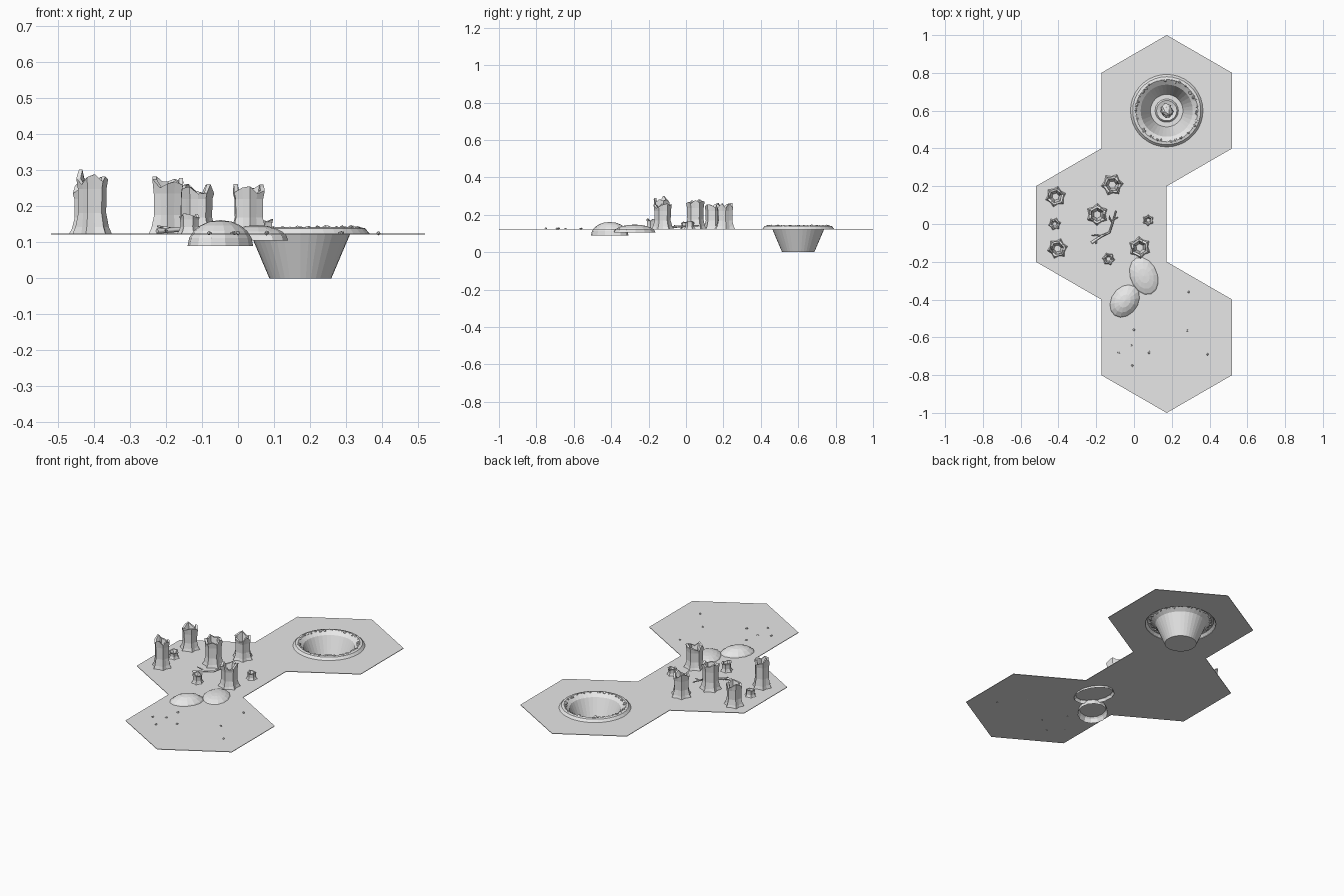
import bpy, bmesh, math, random
from mathutils import Vector, Matrix

if "Cube" in bpy.data.objects:
    bpy.data.objects.remove(bpy.data.objects["Cube"])

random.seed(4)
G = 0.125                       # ground height
TAU = math.tau
clay = bpy.data.materials.new("light_grey")
clay.diffuse_color = (0.8, 0.8, 0.8, 1)
clay.use_nodes = True
clay.node_tree.nodes["Principled BSDF"].inputs["Base Color"].default_value = clay.diffuse_color


def finish(bm, name, recalc=True):
    if recalc:
        bmesh.ops.recalc_face_normals(bm, faces=bm.faces)
    me = bpy.data.meshes.new(name)
    bm.to_mesh(me)
    bm.free()
    me.materials.append(clay)
    ob = bpy.data.objects.new(name, me)
    bpy.context.collection.objects.link(ob)
    return ob


def bridge(bm, rings):
    """Quads between successive closed rings of vertices."""
    for a, b in zip(rings, rings[1:]):
        n = len(a)
        for i in range(n):
            bm.faces.new((a[i], a[(i + 1) % n], b[(i + 1) % n], b[i]))


def circle(bm, c, r, z, n, turn=0):
    return [bm.verts.new((c[0] + r * math.cos(TAU * i / n + turn),
                          c[1] + r * math.sin(TAU * i / n + turn), z)) for i in range(n)]


def rock(bm, p, size):
    """Irregular low-poly stone."""
    m = Matrix.Translation(p) @ Matrix.Rotation(random.uniform(0, 6), 4, 'Z') \
        @ Matrix.Diagonal((size, size * random.uniform(.7, 1), size * .75, 1))
    vs = bmesh.ops.create_icosphere(bm, subdivisions=1, radius=1, matrix=m)['verts']
    for v in vs:
        v.co += Vector([random.uniform(-.2, .2) * size for _ in range(3)])


# Hexagonal ground tiles
HX, HR = 0.1732 * 1.0, 0.4
T = 0.003


def tile(name, c, hole=None):
    bm = bmesh.new()
    n = 36 if hole else 6

    def outer(z):
        vs = []
        for i in range(n):
            a = TAU * i / n + (0 if hole else TAU / 12)
            off = (a + TAU / 12) % (TAU / 6) - TAU / 12
            r = HR * math.cos(TAU / 12) / math.cos(off)
            vs.append(bm.verts.new((c[0] + r * math.cos(a), c[1] + r * math.sin(a), z)))
        return vs
    top, low = outer(G), outer(G - T)
    if hole:
        inner, inner_low = circle(bm, c, hole, G, n), circle(bm, c, hole, G - T, n)
        bridge(bm, [inner, top, low, inner_low, inner])
    else:
        bridge(bm, [top, low])
        bm.faces.new(top)
        bm.faces.new(low)
    finish(bm, name)


CR = (HX, 0.6)
tile("crater_tile", CR, 0.192)
tile("stump_tile", (-HX, 0))
tile("mound_tile", (HX, -0.6))

# Crater bowl with raised rim
bm = bmesh.new()
rings = [circle(bm, CR, r, z, 36) for r, z in
         ((.192, G), (.18, .139), (.165, .142), (.138, .122), (.086, .0))]
bridge(bm, rings)
bm.faces.new(rings[-1])
finish(bm, "crater_bowl", False)

# Stones around the rim
bm = bmesh.new()
for i in range(40):
    a = TAU * i / 40 + random.uniform(-.06, .06)
    r = random.uniform(.155, .168)
    rock(bm, Vector((CR[0] + r * math.cos(a), CR[1] + r * math.sin(a), .139)),
         random.uniform(.006, .011))
finish(bm, "rim_stones")

# Rubble collar and tilted meteorite on the crater floor
bm = bmesh.new()
rings = [circle(bm, CR, r, z, 18) for r, z in ((.062, .001), (.054, .012), (.036, .006))]
bridge(bm, rings)
bm.faces.new(rings[-1])
finish(bm, "floor_collar")
bm = bmesh.new()
m = Matrix.Translation((CR[0], CR[1], .034)) @ Matrix.Rotation(.45, 4, 'X') \
    @ Matrix.Rotation(.35, 4, 'Y') @ Matrix.Diagonal((.034, .034, .042, 1))
for v in bmesh.ops.create_icosphere(bm, subdivisions=2, radius=1, matrix=m)['verts']:
    v.co += Vector([random.uniform(-.006, .006) for _ in range(3)])
    v.co.z = max(v.co.z, .002)
finish(bm, "meteorite")


# Hollow broken tree stumps
def stump(name, x, y, r, top, turn):
    h = top - G
    bm = bmesh.new()

    def ring(rad, z, ridge, jag=None):
        vs = circle(bm, (x, y), rad, z, 12, turn)
        for i, v in enumerate(vs):
            k = 1 if i % 2 == 0 else ridge
            v.co.x, v.co.y = x + (v.co.x - x) * k, y + (v.co.y - y) * k
            if jag:
                v.co.z -= jag[i]
        return vs
    jag = [random.uniform(0, .24) * h for _ in range(12)]
    jag[random.randrange(12)] = 0
    rings = [ring(r, G, .74), ring(r * .86, G + h * .1, .78), ring(r * .72, G + h * .32, .84),
             ring(r * .74, G + h * .7, .86), ring(r * .82, top, .86, jag),
             ring(r * .6, top, .86, jag), ring(r * .34, G + h * .45, .86)]
    bridge(bm, rings)
    bm.faces.new(rings[-1])
    finish(bm, name)


for i, s in enumerate(((-.415, .145, .056, .262, .3), (-.115, .208, .06, .262, .1),
                       (-.195, .05, .06, .283, .5), (-.405, -.13, .055, .302, .2),
                       (.03, -.125, .06, .262, .6))):
    stump(f"tall_stump_{i + 1}", *s)
for i, s in enumerate(((-.42, 0, .034, .165, .2), (.075, .02, .031, .166, .5),
                       (-.135, -.185, .035, .18, .9))):
    stump(f"short_stump_{i + 1}", *s)


# Open-bottomed oval mounds sunk through the ground
def mound(name, x, y, a, b, z0, z1, turn):
    bm = bmesh.new()
    rings = [circle(bm, (0, 0), math.cos(t), math.sin(t), 14)
             for t in (0, .32, .62, .92, 1.22)]
    bridge(bm, rings)
    tip = bm.verts.new((0, 0, 1))
    last = rings[-1]
    for i in range(14):
        bm.faces.new((last[i], last[(i + 1) % 14], tip))
    bm.transform(Matrix.Translation((x, y, z0)) @ Matrix.Rotation(turn, 4, 'Z')
                 @ Matrix.Diagonal((a, b, z1 - z0, 1)))
    finish(bm, name, False)


mound("front_mound", -.049, -.408, .108, .082, .09, .162, math.radians(55))
mound("rear_mound", .052, -.275, .118, .082, .105, .148, math.radians(112))


# Fallen branch with twigs
def limb(name, pts, radius):
    cu = bpy.data.curves.new(name, 'CURVE')
    cu.dimensions = '3D'
    cu.bevel_depth = radius
    cu.bevel_resolution = 0
    cu.use_fill_caps = True
    sp = cu.splines.new('POLY')
    sp.points.add(len(pts) - 1)
    for i, (q, p) in enumerate(zip(sp.points, pts)):
        q.co = (*p, 1)
        q.radius = 1 - .5 * i / (len(pts) - 1)
    cu.materials.append(clay)
    bpy.context.collection.objects.link(bpy.data.objects.new(name, cu))


limb("branch", ((-.225, -.1, .131), (-.175, -.065, .135), (-.13, -.045, .137),
                (-.112, .01, .14), (-.095, .07, .143)), .0075)
limb("twig_1", ((-.175, -.065, .135), (-.2, -.058, .14), (-.225, -.062, .145)), .005)
limb("twig_2", ((-.112, .01, .14), (-.128, .025, .15), (-.13, .045, .158)), .005)
limb("twig_3", ((-.107, .025, .14), (-.085, .035, .15)), .005)
limb("twig_4", ((-.2, -.085, .133), (-.2, -.105, .136)), .005)

# Scattered pebbles
bm = bmesh.new()
for x, y in ((.29, -.36), (.285, -.565), (0, -.56), (-.015, -.645), (-.08, -.68),
             (.08, -.68), (.39, -.69), (-.01, -.75)):
    rock(bm, Vector((x, y, G + .001)), .0075)
finish(bm, "pebbles")
